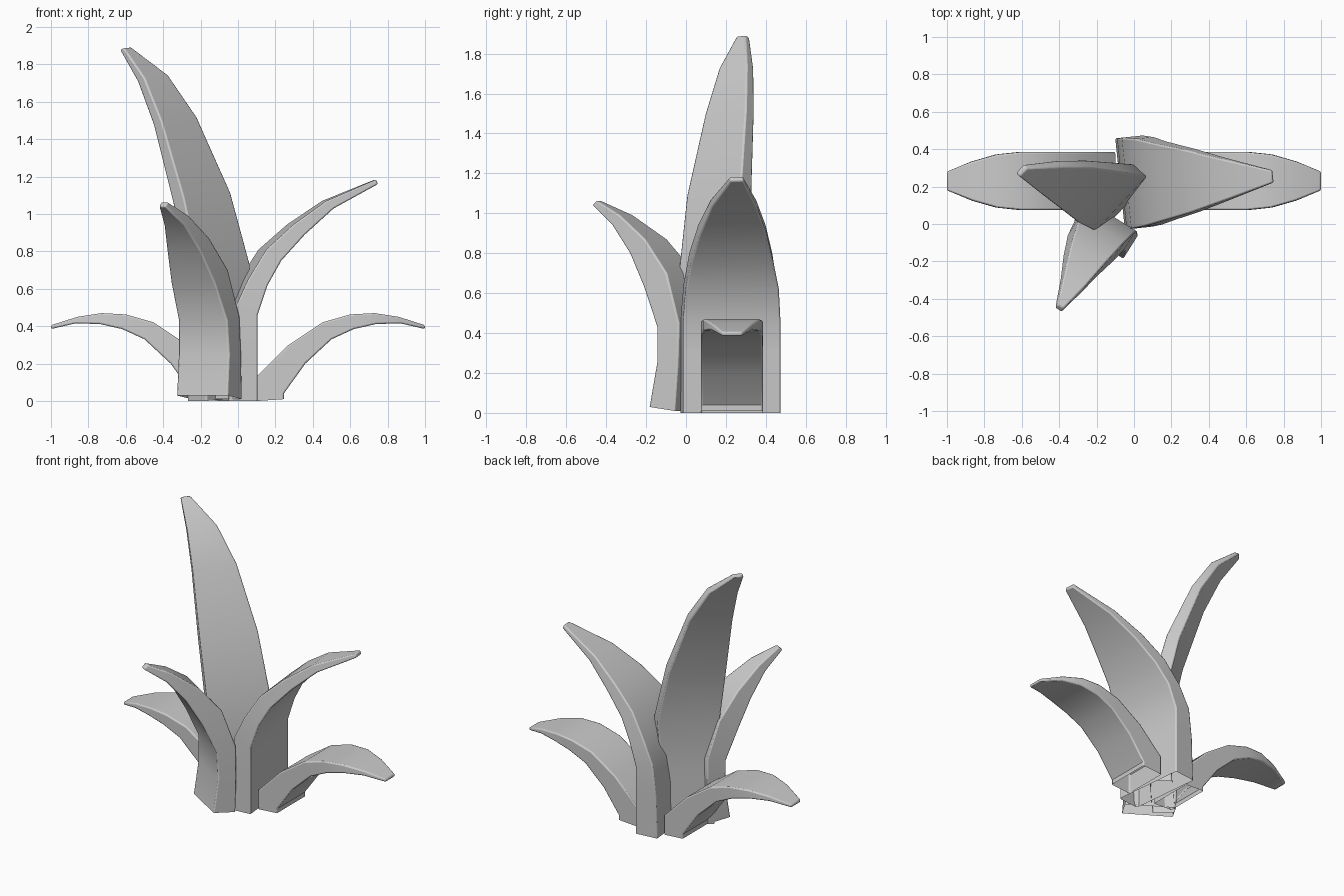
import bpy, bmesh
from math import radians
from mathutils import Matrix


def leaf(name, rows, angle, loc, roll=0):
    """Bent strip, open at the base. Each row: inner (u, z), outer (u, z), half width,
    sideways shift. u runs along the bend direction, angle is its heading."""
    bm = bmesh.new()
    rings = []
    for iu, iz, ou, oz, h, *s in rows:
        s = s[0] if s else 0
        rings.append([bm.verts.new(p) for p in
                      ((iu, s - h, iz), (iu, s + h, iz), (ou, s + h, oz), (ou, s - h, oz))])
    for a, b in zip(rings, rings[1:]):
        for i in range(4):
            j = (i + 1) % 4
            bm.faces.new((a[i], a[j], b[j], b[i]))
    bm.faces.new(rings[-1])
    bmesh.ops.transform(bm, verts=bm.verts, matrix=(
        Matrix.Translation(loc) @ Matrix.Rotation(radians(angle), 4, 'Z')
        @ Matrix.Rotation(radians(roll), 4, 'X')))
    bmesh.ops.recalc_face_normals(bm, faces=bm.faces)
    me = bpy.data.meshes.new(name)
    bm.to_mesh(me)
    bm.free()
    ob = bpy.data.objects.new(name, me)
    bpy.context.collection.objects.link(ob)
    # softened rim
    bev = ob.modifiers.new("rim", 'BEVEL')
    bev.width = 0.008
    bev.segments = 2
    bev.limit_method = 'ANGLE'
    bev.angle_limit = radians(50)
    bpy.ops.object.select_all(action='DESELECT')
    ob.select_set(True)
    bpy.context.view_layer.objects.active = ob
    bpy.ops.object.shade_smooth_by_angle(angle=radians(35))
    return ob


# pair of low drooping leaves
low = [(.10, 0, .245, .01, .155), (.10, .13, .245, .04, .155),
       (.27, .30, .36, .20, .155), (.45, .42, .50, .33, .155),
       (.60, .463, .62, .385, .155), (.73, .47, .74, .412, .142),
       (.86, .45, .87, .415, .105), (1.0, .405, 1.0, .385, .05)]
leaf("low_leaf_right", low, 0, (0, .23, 0))
leaf("low_leaf_left", low, 180, (0, .23, 0))

# broad leaf leaning right
leaf("broad_leaf",
     [(-.075, 0, .08, 0, .245), (-.065, .30, .08, .30, .245),
      (-.04, .50, .08, .46, .245), (.03, .65, .135, .62, .235, -.004),
      (.13, .81, .21, .75, .208, -.012), (.28, .945, .34, .89, .17, -.022),
      (.46, 1.07, .50, 1.03, .115, -.033), (.735, 1.185, .745, 1.16, .033, -.045)],
     6, (0, .222, 0))

# tall leaf leaning back and to the left
v0 = .08
leaf("tall_leaf",
     [(.11, 0, .25, 0, .18, .03), (.10, .35, .23, .35, .18, .03),
      (.125, .70, .225, .70, .20), (.215, 1.09, .295, 1.06, .185, .015),
      (.365, 1.50, .425, 1.48, .14, .045), (.48, 1.73, .53, 1.71, .095, .085),
      (.62, 1.89, .65, 1.88, .03, .15)],
     137, (.68 * v0, .73 * v0, .015), -4)

# small front leaf
leaf("front_leaf",
     [(.037, .01, .187, .03, .16, -.01), (.025, .25, .15, .25, .16, -.022),
      (.025, .45, .155, .43, .153, -.025), (.11, .70, .245, .63, .138, -.03),
      (.255, .87, .345, .80, .106, -.025), (.42, .99, .465, .94, .065, -.01),
      (.58, 1.065, .605, 1.04, .02)],
     238, (-.085, .053, 0))
